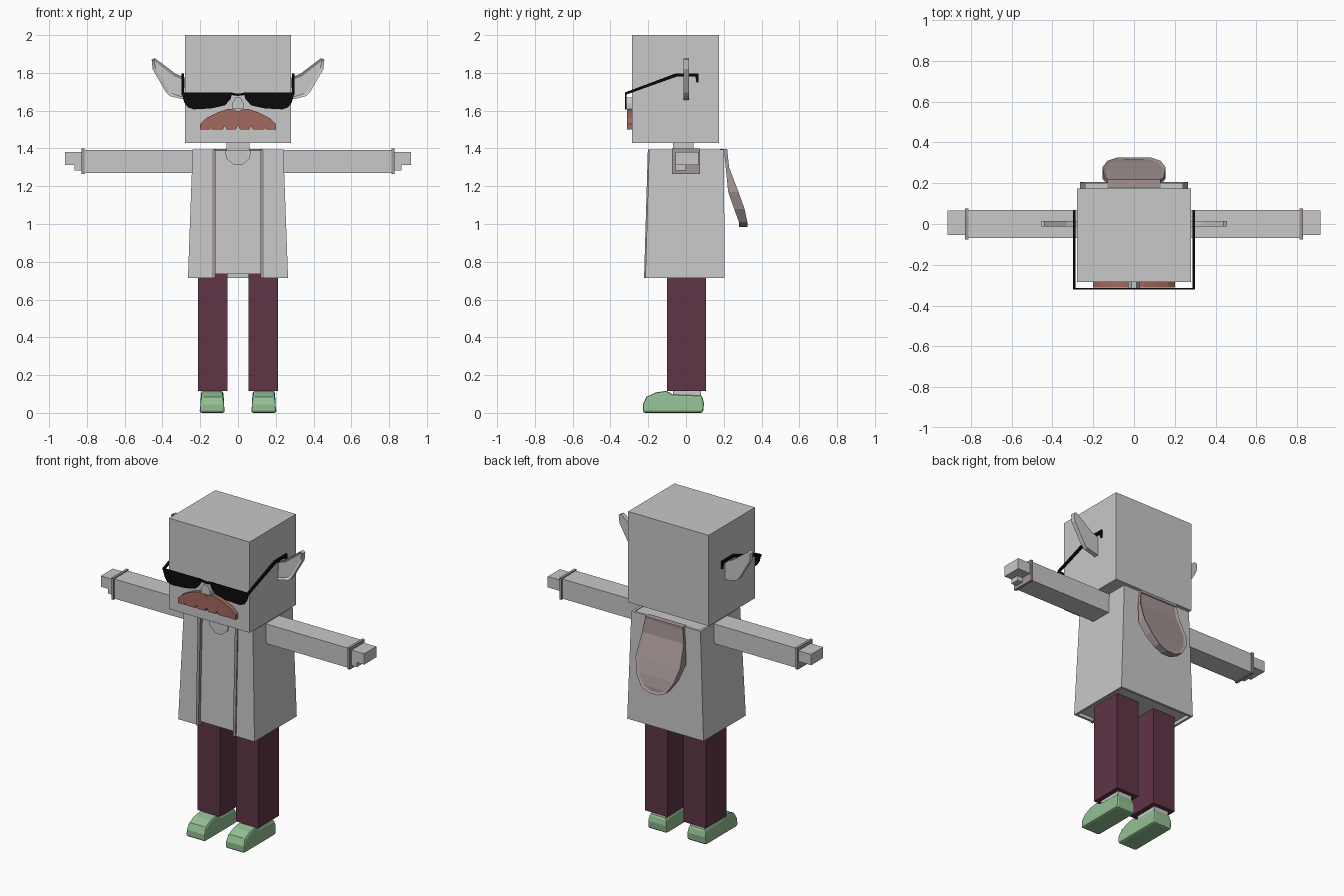
import bpy, bmesh
from mathutils import Vector

cube = bpy.data.objects.get("Cube")
if cube:
    bpy.data.objects.remove(cube, do_unlink=True)


def material(name, r, g, b):
    m = bpy.data.materials.new(name)
    m.use_nodes = True
    m.diffuse_color = (r, g, b, 1)
    m.node_tree.nodes["Principled BSDF"].inputs["Base Color"].default_value = (r, g, b, 1)
    return m


GREY = material("pale grey", 0.58, 0.58, 0.58)
PLUM = material("plum", 0.112, 0.035, 0.062)
GREEN = material("mint green", 0.29, 0.52, 0.29)
BROWN = material("red brown", 0.37, 0.14, 0.115)
PINK = material("dusty pink", 0.37, 0.3, 0.3)
BLACK = material("black", 0.003, 0.003, 0.003)


def finish(name, bm, mat):
    bmesh.ops.recalc_face_normals(bm, faces=bm.faces)
    me = bpy.data.meshes.new(name)
    bm.to_mesh(me)
    bm.free()
    me.materials.append(mat)
    ob = bpy.data.objects.new(name, me)
    bpy.context.collection.objects.link(ob)
    return ob


def loft(name, ring_a, ring_b, mat, inset=None):
    """Join two matching rings into a closed solid; inset sinks the first cap."""
    bm = bmesh.new()
    a = [bm.verts.new(p) for p in ring_a]
    b = [bm.verts.new(p) for p in ring_b]
    cap = bm.faces.new(a)
    bm.faces.new(b[::-1])
    for i in range(len(a)):
        j = (i + 1) % len(a)
        bm.faces.new((a[i], b[i], b[j], a[j]))
    if inset:
        bmesh.ops.recalc_face_normals(bm, faces=bm.faces)
        bmesh.ops.inset_region(bm, faces=[cap], thickness=inset[0], depth=-inset[1])
    return finish(name, bm, mat)


def box(name, x, y, z, mat):
    ring = [(x[0], y[0]), (x[1], y[0]), (x[1], y[1]), (x[0], y[1])]
    return loft(name, [(*p, z[0]) for p in ring], [(*p, z[1]) for p in ring], mat)


def plate(name, pts, y, mat, s=1, inset=None):
    """Front-view outline extruded along y."""
    return loft(name, [(s * u, y[0], v) for u, v in pts],
                [(s * u, y[1], v) for u, v in pts], mat, inset)


def side_profile(name, pts, x, mat):
    """Side-view outline extruded along x."""
    return loft(name, [(x[0], u, v) for u, v in pts], [(x[1], u, v) for u, v in pts], mat)


# Head, neck and nose
box("head", (-0.28, 0.28), (-0.285, 0.175), (1.43, 2.0), GREY)
box("neck", (-0.06, 0.06), (-0.07, 0.04), (1.36, 1.44), GREY)
plate("nose", [(-0.03, 1.61), (0.03, 1.61), (0.03, 1.64), (0.012, 1.67),
               (-0.012, 1.67), (-0.03, 1.64)], (-0.322, -0.28), GREY)

# Moustache, one outline mirrored about the middle
half = [(0.02, 1.605), (0.05, 1.61), (0.11, 1.59), (0.17, 1.56), (0.2, 1.53), (0.2, 1.5),
        (0.15, 1.5), (0.145, 1.51), (0.135, 1.5), (0.08, 1.5), (0.07, 1.52),
        (0.06, 1.5), (0.01, 1.5)]
plate("moustache", [(0, 1.595)] + half + [(0, 1.525)] + [(-u, v) for u, v in half[::-1]],
      (-0.312, -0.28), BROWN)

# Shirt and open jacket
def rect(w, y0, y1, z):
    return [(-w, y0, z), (w, y0, z), (w, y1, z), (-w, y1, z)]


def jacket_ring(w, y0, y1, z, gap=0.125, t=0.015):
    left = [(gap, y0), (w, y0), (w, y1)]
    inner = [(w - t, y1 - t), (w - t, y0 + t), (gap, y0 + t)]
    pts = left + [(-u, v) for u, v in left[::-1]]
    pts += [(-u, v) for u, v in inner[::-1]] + inner
    return [(u, v, z) for u, v in pts]


loft("shirt", rect(0.25, -0.202, 0.195, 0.735), rect(0.23, -0.182, 0.185, 1.39), GREY)
loft("jacket", jacket_ring(0.265, -0.215, 0.205, 0.715),
     jacket_ring(0.24, -0.195, 0.2, 1.395), GREY)
plate("neckline", [(-0.07, 1.388), (-0.06, 1.345), (-0.02, 1.312), (0.02, 1.312),
                   (0.06, 1.345), (0.07, 1.388)], (-0.193, -0.186), GREY)

# Hood hanging down the back: rows of half width, y, z and depth
rows = [(0.13, 0.218, 1.398, 0.018), (0.145, 0.228, 1.3, 0.018), (0.155, 0.278, 1.17, 0.055),
        (0.13, 0.31, 1.08, 0.055), (0.085, 0.325, 1.01, 0.045), (0.03, 0.325, 0.985, 0.045)]
bm = bmesh.new()
grid = [[bm.verts.new((s * w, y - d * k, z)) for k, s in ((0, -1), (0, 1), (1, 1), (1, -1))]
        for w, y, z, d in rows]
back = []
for a, b in zip(grid, grid[1:]):
    for i in range(4):
        j = (i + 1) % 4
        f = bm.faces.new((a[i], a[j], b[j], b[i]))
        if i == 0:
            back.append(f)
bm.faces.new(grid[0])
bm.faces.new(grid[-1][::-1])
bmesh.ops.recalc_face_normals(bm, faces=bm.faces)
bmesh.ops.inset_region(bm, faces=back, thickness=0.014, depth=-0.008)
finish("hood", bm, PINK)
box("hood_strap", (-0.13, 0.13), (0.18, 0.218), (1.38, 1.398), PINK)

# Sunglasses bridge
plate("glasses_bridge", [(-0.05, 1.697), (0, 1.69), (0.05, 1.697), (0.05, 1.685),
                         (0, 1.678), (-0.05, 1.685)], (-0.322, -0.314), BLACK)

for side, s in (("left", 1), ("right", -1)):
    def span(a, b):
        return (min(s * a, s * b), max(s * a, s * b))

    # Ear with a sunken inner face
    plate(side + "_ear", [(0.27, 1.77), (0.33, 1.795), (0.44, 1.878), (0.457, 1.87),
                          (0.452, 1.82), (0.38, 1.695), (0.36, 1.677), (0.27, 1.655)],
          (-0.013, 0.015), GREY, s, (0.016, 0.01))

    # Sunglasses
    plate(side + "_lens", [(0.03, 1.695), (0.299, 1.695), (0.285, 1.645), (0.265, 1.617),
                           (0.235, 1.607), (0.14, 1.612), (0.07, 1.628), (0.04, 1.66)],
          (-0.322, -0.314), BLACK, s)
    side_profile(side + "_temple", [(-0.322, 1.697), (-0.055, 1.797), (0.065, 1.797),
                                    (0.065, 1.75), (0.055, 1.75), (0.05, 1.78),
                                    (-0.05, 1.78), (-0.322, 1.683)],
                 span(0.287, 0.299), BLACK)

    # Jacket trim follows the sloping front edge
    x0, x1 = span(0.12, 0.138)
    loft(side + "_trim", [(x0, -0.222, 0.715), (x1, -0.222, 0.715), (x1, -0.19, 0.715),
                          (x0, -0.19, 0.715)],
         [(x0, -0.202, 1.395), (x1, -0.202, 1.395), (x1, -0.17, 1.395), (x0, -0.17, 1.395)],
         PINK)

    # Arm, cuff and hand
    box(side + "_sleeve", span(0.225, 0.815), (-0.068, 0.068), (1.27, 1.393), GREY)
    box(side + "_cuff", span(0.812, 0.828), (-0.075, 0.075), (1.264, 1.399), PINK)
    box(side + "_hand", span(0.82, 0.915), (-0.055, 0.065), (1.312, 1.38), GREY)
    box(side + "_thumb", span(0.82, 0.865), (-0.055, 0.0), (1.283, 1.32), GREY)

    # Trouser leg, sock and shoe
    box(side + "_leg", span(0.055, 0.213), (-0.1, 0.105), (0.115, 0.74), PLUM)
    box(side + "_sock", span(0.085, 0.185), (-0.07, 0.08), (0.07, 0.118), GREY)
    shoe = side_profile(side + "_shoe", [(-0.228, 0), (-0.228, 0.045), (-0.21, 0.085),
                                         (-0.16, 0.108), (-0.105, 0.117), (-0.07, 0.098),
                                         (0.085, 0.092), (0.095, 0.05), (0.09, 0)],
                        span(0.07, 0.203), GREEN)
    # Narrow the upper part of the shoe above its sole
    for v in shoe.data.vertices:
        if v.co.z > 0.07:
            v.co.x += (s * 0.1365 - v.co.x) * 0.12
    bevel = shoe.modifiers.new("soft edges", "BEVEL")
    bevel.width = 0.012
    bevel.segments = 2
    bevel.limit_method = "ANGLE"
    bevel.angle_limit = 1.0
